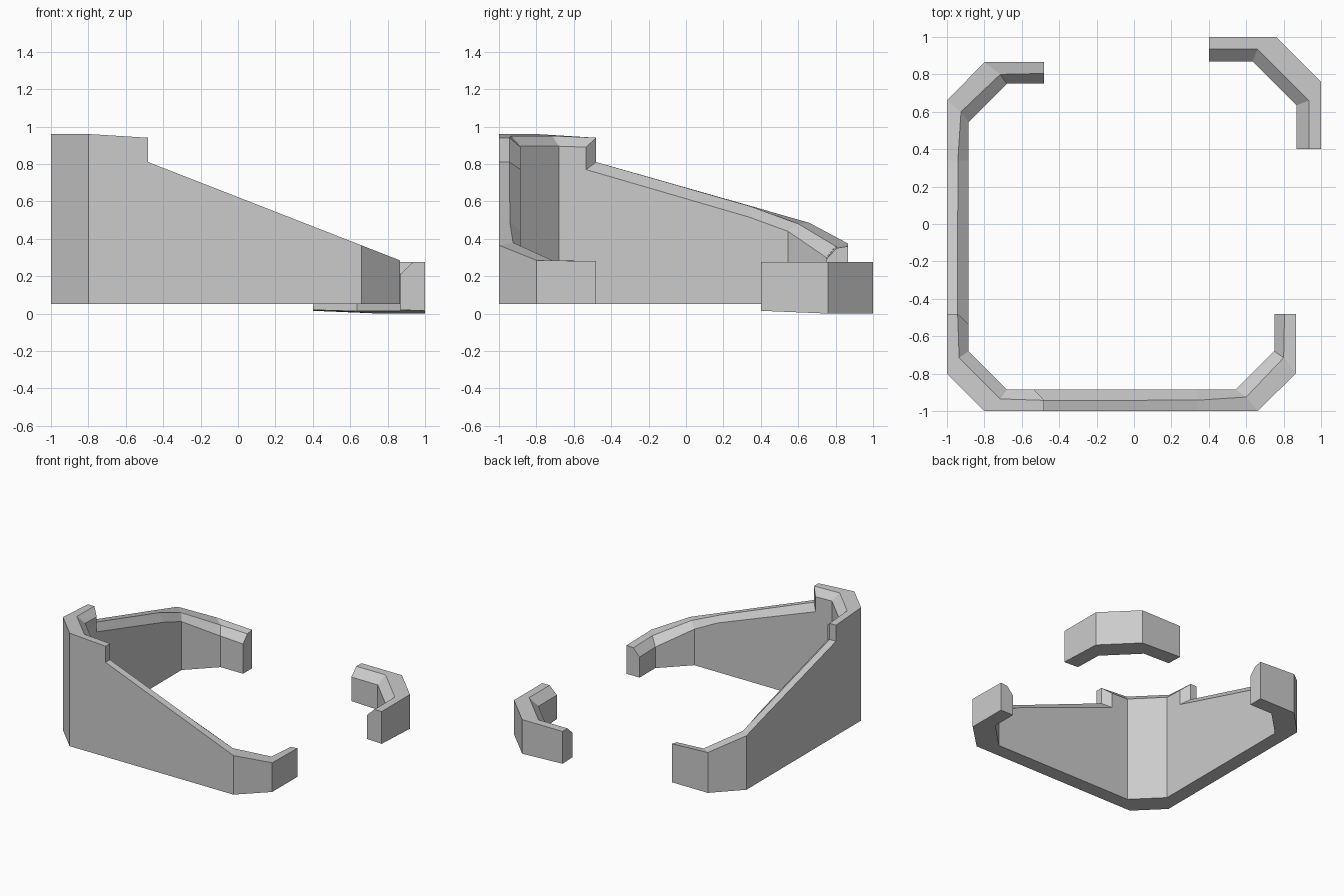
import bpy, bmesh

if "Cube" in bpy.data.objects:
    bpy.data.objects.remove(bpy.data.objects["Cube"])


def sweep(name, stations):
    """Skin a chain of closed cross-sections and cap both ends."""
    bm = bmesh.new()
    rings = [[bm.verts.new(p) for p in s] for s in stations]
    for a, b in zip(rings, rings[1:]):
        for i in range(len(a)):
            j = (i + 1) % len(a)
            bm.faces.new((a[i], a[j], b[j], b[i]))
    bm.faces.new(rings[0])
    bm.faces.new(rings[-1])
    bmesh.ops.remove_doubles(bm, verts=bm.verts, dist=1e-4)
    bmesh.ops.dissolve_degenerate(bm, edges=bm.edges, dist=1e-4)
    bmesh.ops.recalc_face_normals(bm, faces=bm.faces)
    me = bpy.data.meshes.new(name)
    bm.to_mesh(me)
    bm.free()
    ob = bpy.data.objects.new(name, me)
    bpy.context.collection.objects.link(ob)
    return ob


def section(plan, tops, base_out, base_in, swap=False):
    """Outer, ridge and inner plan points -> chamfered wall section."""
    o, m, i = [p[::-1] if swap else p for p in plan]
    return [(*o, base_out), (*o, tops[0]), (*m, tops[1]),
            (*i, tops[2]), (*i, base_in)]


# Plan of one wall arm, from its free tip to the tall corner
step = ((-.48, -1), (-.48, -.943), (-.535, -.885))
arm = [
    ((.865, -.48), (.805, -.48), (.75, -.48)),
    ((.865, -.80), (.80, -.715), (.75, -.68)),
    ((.66, -1), (.60, -.925), (.545, -.885)),
    ((.34, -1), (.34, -.942), (.34, -.885)),
    step, step,
    ((-.80, -1), (-.715, -.935), (-.68, -.885)),
]
# Top heights: outer, ridge, inner
post = [(.81, .81, .77), (.94, .94, .89), (.96, .95, .895)]
front_tops = [(.28, .275, .215), (.285, .285, .22), (.365, .38, .34),
              (.49, .49, .445)] + post
side_tops = [(.36, .35, .29), (.375, .36, .30), (.485, .48, .44),
             (.577, .575, .515)] + post

# Long wall: front arm, then the side arm mirrored across the diagonal
front = [section(p, t, .05, .05) for p, t in zip(arm, front_tops)]
side = [section(p, t, .05, .05, True) for p, t in zip(arm, side_tops)]
sweep("sloping_wall", front + side[::-1])

# Small separate corner wall
half = [((.40, 1), (.40, .935), (.40, .87)),
        ((.76, 1), (.66, .935), (.635, .87))]
tops = (.275, .275, .213)
bases = [(.015, .02), (.0, .013)]
left = [section(p, tops, *b) for p, b in zip(half, bases)]
right = [section(p, tops, *b, True) for p, b in zip(half, bases)]
sweep("low_corner_wall", left + right[::-1])
